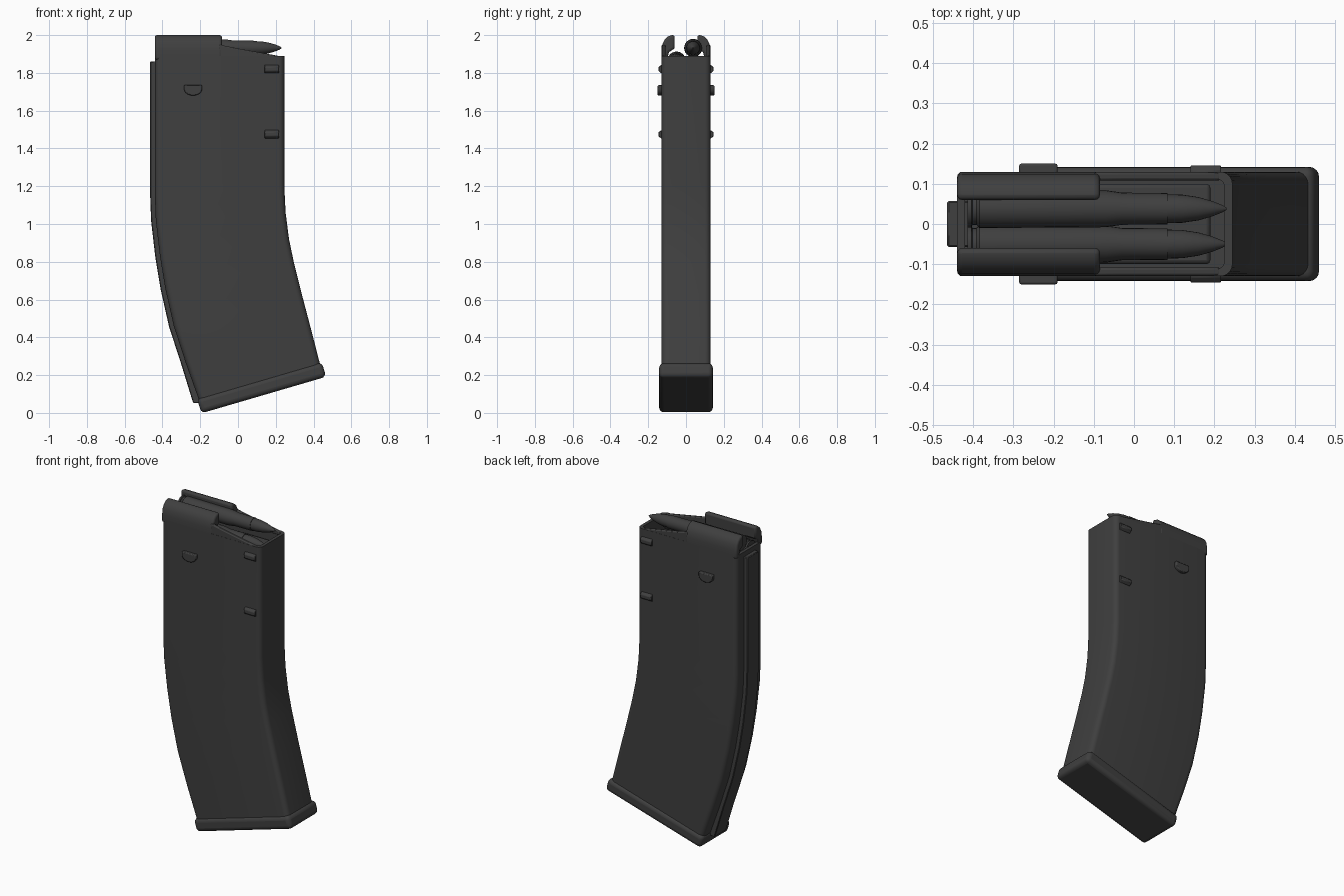
import bpy, bmesh, math
from mathutils import Vector

cube = bpy.data.objects.get("Cube")
if cube:
    bpy.data.objects.remove(cube, do_unlink=True)

dark = bpy.data.materials.new("dark grey polymer")
dark.use_nodes = True
GREY = (0.05, 0.05, 0.05, 1)
dark.diffuse_color = GREY
dark.node_tree.nodes["Principled BSDF"].inputs["Base Color"].default_value = GREY


def finish(name, bm, bevel=0, segments=3, limit=40):
    bmesh.ops.recalc_face_normals(bm, faces=bm.faces)
    mesh = bpy.data.meshes.new(name)
    bm.to_mesh(mesh)
    bm.free()
    mesh.materials.append(dark)
    ob = bpy.data.objects.new(name, mesh)
    bpy.context.collection.objects.link(ob)
    if bevel:
        mod = ob.modifiers.new("Bevel", "BEVEL")
        mod.width, mod.segments = bevel, segments
        mod.angle_limit = math.radians(limit)
    bpy.ops.object.select_all(action="DESELECT")
    ob.select_set(True)
    bpy.context.view_layer.objects.active = ob
    bpy.ops.object.shade_smooth_by_angle(angle=math.radians(35))
    return ob


def loft(bm, rings, closed=True):
    """Skin a list of point rings and cap both ends."""
    loops = [[bm.verts.new(p) for p in ring] for ring in rings]
    n = len(loops[0])
    for a, b in zip(loops, loops[1:]):
        for i in range(n):
            j = (i + 1) % n
            bm.faces.new((a[i], a[j], b[j], b[i]))
    bm.faces.new(loops[0])
    bm.faces.new(loops[-1])


def section(back, front, half, radius, inset=0.0):
    """Rounded rectangle between a back and a front point."""
    b, f = Vector((back[0], 0, back[1])), Vector((front[0], 0, front[1]))
    d = (f - b).normalized()
    length = (f - b).length
    pts = []
    corners = [(length - inset, 1, 0), (inset, 1, 90), (inset, -1, 180), (length - inset, -1, 270)]
    for s, side, start in corners:
        cs = s - radius if start in (0, 270) else s + radius
        cy = side * (half - radius)
        for k in range(6):
            a = math.radians(start + 18 * k)
            p = b + d * (cs + radius * math.cos(a))
            pts.append((p.x, cy + radius * math.sin(a), p.z))
    return pts


# Matching back and front outline points, bottom to top
BACK = [(-.20, .05), (-.275, .26), (-.34, .46), (-.385, .66), (-.413, .83),
        (-.435, 1.02), (-.44, 1.15), (-.44, 1.89)]
FRONT = [(.44, .235), (.39, .43), (.34, .62), (.295, .80), (.27, .92),
         (.252, 1.06), (.245, 1.2), (.245, 1.89)]

# Curved body with an open well at the top
rings = [section(b, f, .13, .03) for b, f in zip(BACK, FRONT)]
rings.append(section(BACK[-1], FRONT[-1], .112, .02, .02))
rings.append(section((-.44, 1.77), (.245, 1.77), .112, .02, .02))
bm = bmesh.new()
loft(bm, rings)
finish("magazine_body", bm)

# Raised rib following the back edge
bm = bmesh.new()
rib = []
for x, z in [(-.212, .055)] + BACK[1:-1] + [(-.44, 1.86)]:
    drop = .004 if z < 1.1 else 0
    rib.append([(x - .025, -.057, z - drop), (x - .025, .057, z - drop),
                (x + .03, .057, z), (x + .03, -.057, z)])
loft(bm, rib)
finish("back_rib", bm, .004, 1, 60)

# Tilted base plate
bm = bmesh.new()
bmesh.ops.create_cube(bm, size=1)
bmesh.ops.scale(bm, vec=(.688, .284, .08), verts=bm.verts)
base = finish("base_plate", bm, .024, 4)
base.location = (.125, 0, .133)
base.rotation_euler.y = -math.radians(16.3)

# Feed lips, curling inward, and low walls in front of them
LIP = [(.13, 1.87), (.13, 1.92), (.124, 1.955), (.112, 1.978), (.095, 1.993),
       (.075, 2.0), (.06, 2.0), (.06, 1.93), (.09, 1.91), (.1, 1.87)]
for side, label in ((1, "left"), (-1, "right")):
    bm = bmesh.new()
    loft(bm, [[(x, side * y, z) for y, z in LIP] for x in (-.44, -.085)])
    finish(label + "_feed_lip", bm, .012, 3, 60)

    bm = bmesh.new()
    wall = [(-.1, 1.87), (.215, 1.87), (.215, 1.89), (.16, 1.9), (-.03, 1.935), (-.1, 1.95)]
    loft(bm, [[(x, side * y, z) for x, z in wall] for y in (.108, .129)])
    finish(label + "_front_wall", bm, .006, 2)

    # D-shaped catch on the side
    bm = bmesh.new()
    arc = [(.048 * math.cos(a), -.02 - .035 * math.sin(a))
           for a in [math.pi * k / 10 for k in range(11)]]
    outline = [(-.048, 0), (.048, 0)] + arc
    loft(bm, [[(-.238 + x, side * y, 1.735 + z) for x, z in outline] for y in (.12, .15)])
    finish(label + "_catch", bm, .005, 2)

    # Short guide ribs near the front edge
    for place, z in (("upper", 1.82), ("lower", 1.475)):
        bm = bmesh.new()
        bar = [(-.022, .12), (-.022, .132), (-.01, .146), (.01, .146), (.022, .132), (.022, .12)]
        loft(bm, [[(x, side * y, z + dz) for dz, y in bar] for x in (.14, .217)])
        finish(label + "_" + place + "_guide", bm, .003, 1)

# Two staggered cartridges, turned around their long axis
SHELL = [(-.415, .047), (-.405, .047), (-.402, .04), (-.392, .04), (-.385, .048),
         (-.07, .046), (-.03, .04), (.083, .039), (.083, .036), (.12, .035),
         (.16, .029), (.195, .019), (.22, .009), (.23, .003)]
for label, y, z in (("top", .038, 1.932), ("second", -.05, 1.865)):
    bm = bmesh.new()
    loft(bm, [[(x, y + r * math.cos(math.tau * k / 24), z + r * math.sin(math.tau * k / 24))
               for k in range(24)] for x, r in SHELL])
    finish(label + "_cartridge", bm)

# Follower under the cartridges
bm = bmesh.new()
bmesh.ops.create_cube(bm, size=1)
bmesh.ops.scale(bm, vec=(.6, .2, .06), verts=bm.verts)
bmesh.ops.translate(bm, vec=(-.11, 0, 1.8), verts=bm.verts)
finish("follower", bm, .01, 2)
